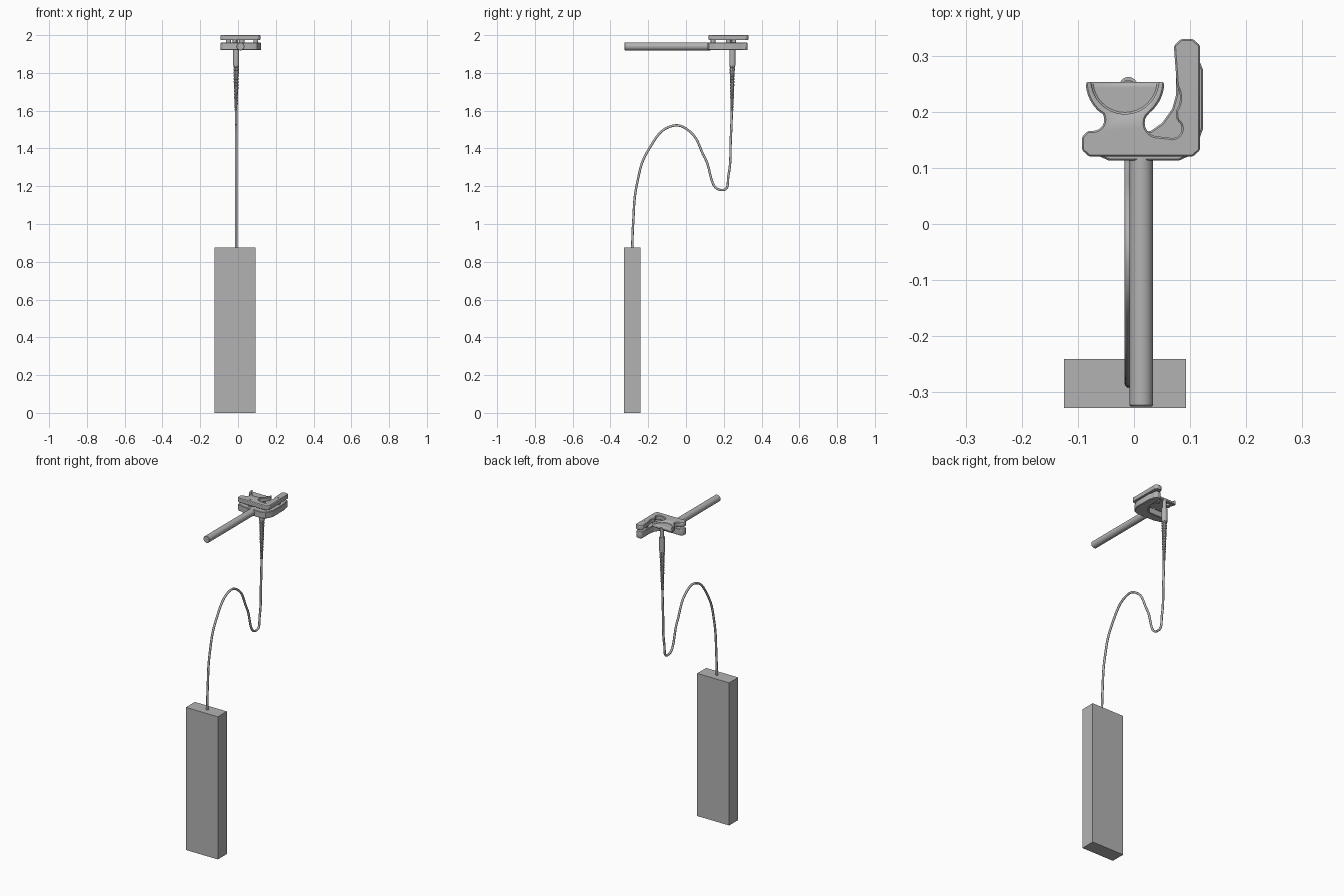
import bpy, bmesh
from math import cos, sin, radians
from mathutils import Vector

cube = bpy.data.objects.get("Cube")
if cube:
    bpy.data.objects.remove(cube, do_unlink=True)

grey = bpy.data.materials.new("plain grey")
grey.use_nodes = True
colour = (0.45, 0.45, 0.45, 1)
grey.diffuse_color = colour
grey.node_tree.nodes["Principled BSDF"].inputs["Base Color"].default_value = colour


def arc(cx, cy, r, start, end, steps=12):
    """Points on an arc, angles in degrees."""
    turn = [radians(start + (end - start) * i / steps) for i in range(steps + 1)]
    return [(cx + r * cos(a), cy + r * sin(a)) for a in turn]


def finish(name, bm):
    bmesh.ops.recalc_face_normals(bm, faces=bm.faces)
    mesh = bpy.data.meshes.new(name)
    bm.to_mesh(mesh)
    bm.free()
    obj = bpy.data.objects.new(name, mesh)
    bpy.context.collection.objects.link(obj)
    mesh.materials.append(grey)
    bpy.ops.object.select_all(action='DESELECT')
    obj.select_set(True)
    bpy.context.view_layer.objects.active = obj
    bpy.ops.object.shade_smooth_by_angle(angle=radians(30))
    return obj


def prism(name, outline, z0, z1):
    bm = bmesh.new()
    face = bm.faces.new([bm.verts.new((x, y, z0)) for x, y in outline])
    top = bmesh.ops.extrude_face_region(bm, geom=[face])
    verts = [v for v in top["geom"] if isinstance(v, bmesh.types.BMVert)]
    bmesh.ops.translate(bm, verts=verts, vec=(0, 0, z1 - z0))
    return finish(name, bm)


def rod(name, a, b, r, sides=32):
    a, b = Vector(a), Vector(b)
    bm = bmesh.new()
    bmesh.ops.create_cone(bm, cap_ends=True, segments=sides, radius1=r, radius2=r,
                          depth=(b - a).length)
    bmesh.ops.rotate(bm, verts=bm.verts,
                     matrix=(b - a).to_track_quat('Z', 'Y').to_matrix())
    bmesh.ops.translate(bm, verts=bm.verts, vec=(a + b) / 2)
    return finish(name, bm)


def bevel(obj, width):
    mod = obj.modifiers.new("soft edges", 'BEVEL')
    mod.width = width
    mod.limit_method = 'ANGLE'
    mod.angle_limit = radians(40)


def tube(name, points, radii, kind):
    """Round sweep through points in the x = -0.01 plane."""
    curve = bpy.data.curves.new(name, 'CURVE')
    curve.dimensions = '3D'
    curve.bevel_depth = 1
    curve.bevel_resolution = 3
    curve.use_fill_caps = True
    spline = curve.splines.new(kind)
    knots = spline.bezier_points if kind == 'BEZIER' else spline.points
    knots.add(len(points) - 1)
    for knot, (y, z), r in zip(knots, points, radii):
        if kind == 'BEZIER':
            knot.co = (-0.01, y, z)
            knot.handle_left_type = knot.handle_right_type = 'AUTO'
        else:
            knot.co = (-0.01, y, z, 1)
        knot.radius = r
    spline.use_smooth = kind == 'BEZIER'
    curve.materials.append(grey)
    obj = bpy.data.objects.new(name, curve)
    bpy.context.collection.objects.link(obj)


# Control box at the foot
bm = bmesh.new()
bmesh.ops.create_cube(bm, size=1)
bmesh.ops.scale(bm, verts=bm.verts, vec=(0.217, 0.087, 0.875))
bmesh.ops.translate(bm, verts=bm.verts, vec=(-0.016, -0.284, 0.4375))
finish("control_box", bm)

# Looping cable and its ribbed sleeve
path = [(-0.285, 0.87), (-0.28, 1.0), (-0.26, 1.21), (-0.2, 1.39), (-0.07, 1.52),
        (0.02, 1.49), (0.1, 1.35), (0.197, 1.18), (0.225, 1.26), (0.237, 1.45),
        (0.243, 1.62), (0.245, 1.9)]
tube("cable", path, [0.0065] * len(path), 'BEZIER')
sleeve, widths = [], []
for i in range(15):
    t = i / 14
    for dz, scale in ((0, 1), (0.009, 1), (0.01, 0.86), (0.015, 0.86)):
        sleeve.append((0.243 + 0.002 * t, 1.6 + 0.23 * t + dz))
        widths.append((0.008 + 0.007 * t) * scale)
tube("cable_sleeve", sleeve, widths, 'POLY')
rod("cable_ferrule", (-0.01, 0.246, 1.84), (-0.01, 0.246, 1.925), 0.016)
rod("cable_plug", (-0.01, 0.246, 1.92), (-0.01, 0.246, 1.985), 0.011)

# Handle bar
bevel(rod("handle_bar", (0.013, -0.325, 1.94), (0.013, 0.13, 1.94), 0.021), 0.002)

# Upper plate: arm, corner foot, round cradle and finger slot
upper = [(0.071, 0.318), (0.084, 0.33), (0.105, 0.33), (0.118, 0.318),
         (0.118, 0.132), (0.105, 0.12), (-0.08, 0.12), (-0.093, 0.132),
         (-0.093, 0.155), (-0.082, 0.166)]
upper += arc(-0.073, 0.186, 0.02, -90, 30, 8)
upper += arc(-0.016, 0.253, 0.07, 230, 180, 14)
upper += arc(-0.016, 0.253, 0.07, 0, -50, 14)
upper += arc(0.043, 0.18, 0.024, 150, 270, 8)
upper += arc(0.068, 0.17, 0.017, -110, 60, 10)
upper += arc(0.04, 0.225, 0.042, -35, 30, 8)
upper_plate = prism("upper_plate", upper, 1.973, 2.0)

# Half-round pocket in the cradle
cutter = prism("pocket_cutter", arc(-0.016, 0.256, 0.06, 180, 360, 28), 1.99, 2.02)
cutter.hide_render = True
cut = upper_plate.modifiers.new("pocket", 'BOOLEAN')
cut.object = cutter
cut.solver = 'EXACT'
bpy.context.view_layer.objects.active = upper_plate
bpy.ops.object.modifier_apply(modifier=cut.name)
bpy.data.objects.remove(cutter, do_unlink=True)
bevel(upper_plate, 0.003)

# Lower plate with a filled inner corner
lower = [(0.075, 0.316), (0.085, 0.326), (0.105, 0.326), (0.116, 0.315),
         (0.117, 0.29), (0.123, 0.275), (0.123, 0.17), (0.116, 0.15),
         (0.1, 0.122), (0.08, 0.113), (-0.045, 0.113), (-0.06, 0.12),
         (-0.08, 0.122), (-0.092, 0.132), (-0.092, 0.155), (-0.082, 0.166),
         (0.03, 0.166), (0.05, 0.18), (0.068, 0.205), (0.075, 0.23)]
bevel(prism("lower_plate", lower, 1.92, 1.96), 0.003)

# Spacers and screws joining the plates
for i, (x, y) in enumerate([(-0.016, 0.143), (0.095, 0.254)]):
    rod(f"spacer_{i + 1}", (x, y, 1.95), (x, y, 1.98), 0.012)
    rod(f"screw_{i + 1}", (x, y, 1.99), (x, y, 2.001), 0.0065)
for i, x in enumerate([-0.05, 0.02]):
    rod(f"cradle_pin_{i + 1}", (x, 0.225, 1.962), (x, 0.225, 1.98), 0.014)
